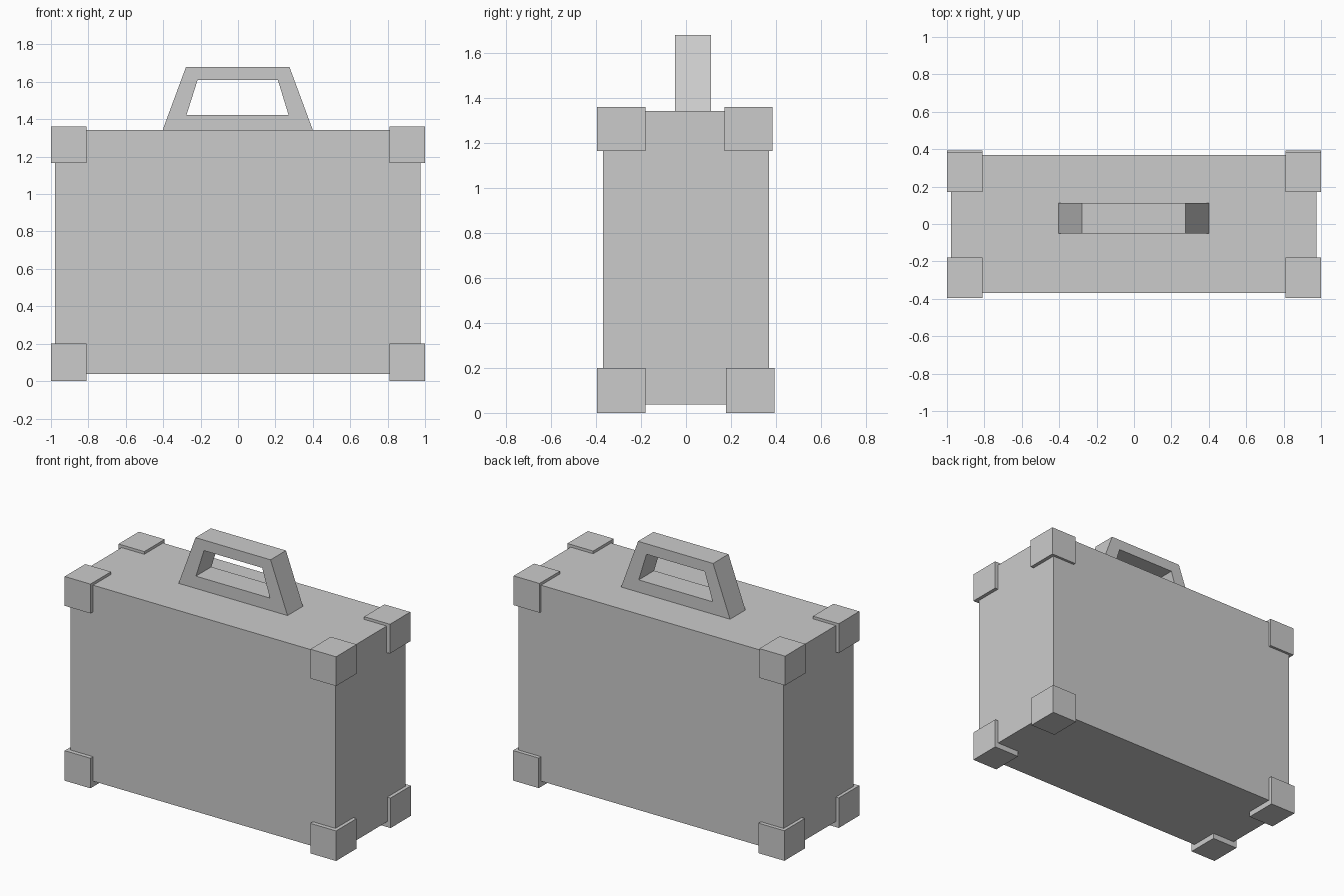
import bpy, bmesh

if "Cube" in bpy.data.objects:
    bpy.data.objects.remove(bpy.data.objects["Cube"])


def make_object(name, bm):
    bmesh.ops.recalc_face_normals(bm, faces=bm.faces)
    mesh = bpy.data.meshes.new(name)
    bm.to_mesh(mesh)
    bm.free()
    obj = bpy.data.objects.new(name, mesh)
    bpy.context.collection.objects.link(obj)
    return obj


def box(name, lo, hi):
    bm = bmesh.new()
    bmesh.ops.create_cube(bm, size=1)
    for v in bm.verts:
        for i in range(3):
            v.co[i] = hi[i] if v.co[i] > 0 else lo[i]
    return make_object(name, bm)


# Case body
box("case_body", (-0.978, -0.368, 0.037), (0.976, 0.368, 1.342))

# Corner guards, left and right; the upper back pair sits slightly forward
guards = {
    "lower_front": ((-0.396, -0.18), (0.0, 0.2)),
    "lower_back": ((0.178, 0.393), (0.0, 0.2)),
    "upper_front": ((-0.396, -0.18), (1.165, 1.36)),
    "upper_back": ((0.171, 0.385), (1.165, 1.36)),
}
for level, (y, z) in guards.items():
    for side, x in (("left", (-1.0, -0.81)), ("right", (0.81, 1.0))):
        box(f"corner_guard_{level}_{side}", (x[0], y[0], z[0]), (x[1], y[1], z[1]))

# Handle: trapezoid frame with a trapezoid opening, extruded in depth
outer = [(-0.403, 1.342), (0.4, 1.342), (0.275, 1.68), (-0.278, 1.68)]
inner = [(-0.275, 1.424), (0.27, 1.424), (0.213, 1.61), (-0.216, 1.61)]
front, back = -0.05, 0.112
bm = bmesh.new()
rings = [[bm.verts.new((x, y, z)) for x, z in loop]
         for loop, y in ((outer, front), (outer, back), (inner, back), (inner, front))]
for r in range(4):
    a, b = rings[r], rings[(r + 1) % 4]
    for i in range(4):
        j = (i + 1) % 4
        bm.faces.new((a[i], a[j], b[j], b[i]))
make_object("handle", bm)
